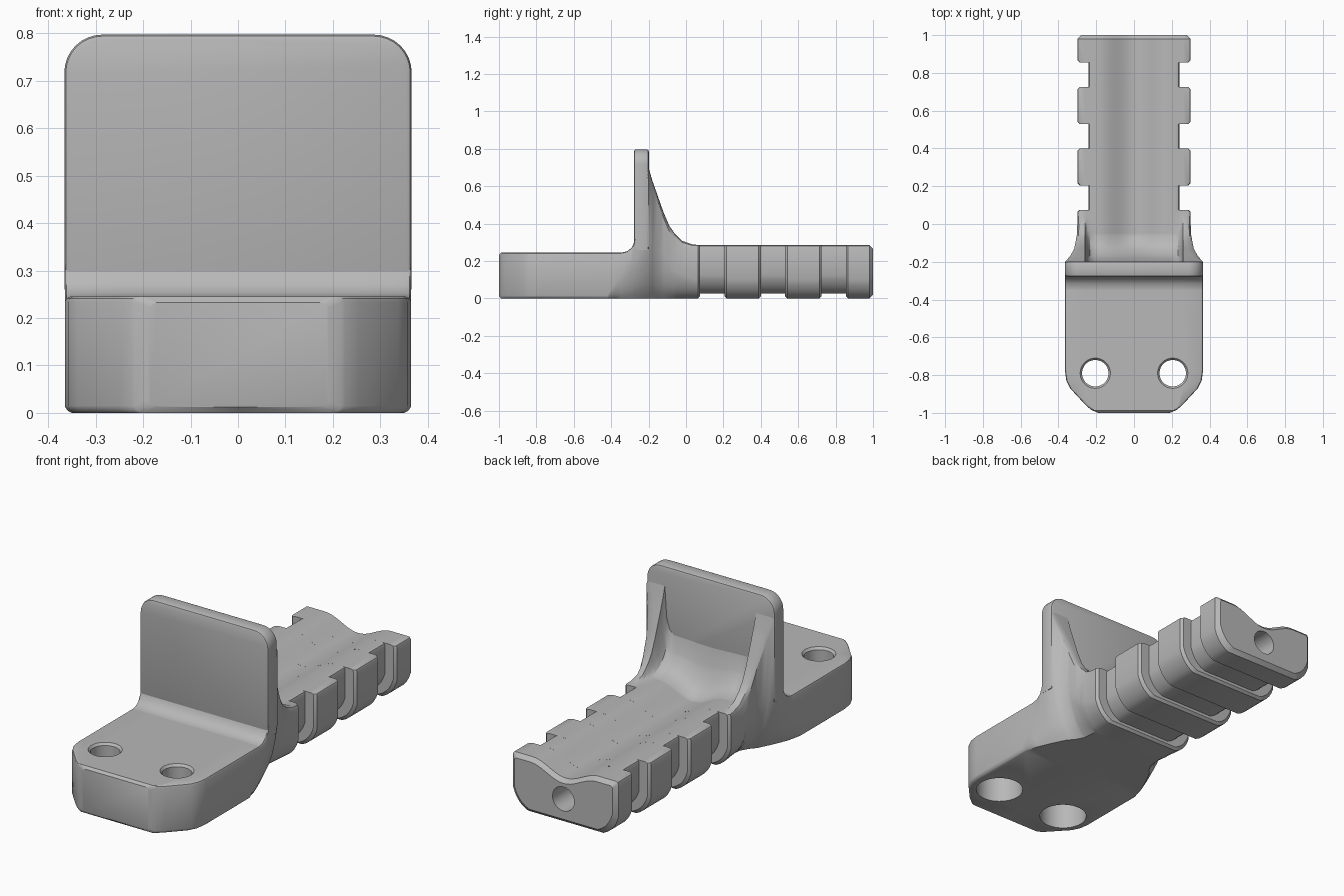
import bpy, bmesh, math
from mathutils import Vector

cube = bpy.data.objects.get("Cube")
if cube:
    bpy.data.objects.remove(cube, do_unlink=True)

grey = bpy.data.materials.new("light_grey")
grey.use_nodes = True
COLOR = (0.48, 0.48, 0.48, 1)
grey.diffuse_color = COLOR
grey.node_tree.nodes["Principled BSDF"].inputs["Base Color"].default_value = COLOR


def make_object(name, bm):
    bmesh.ops.recalc_face_normals(bm, faces=bm.faces[:])
    mesh = bpy.data.meshes.new(name)
    bm.to_mesh(mesh)
    bm.free()
    mesh.materials.append(grey)
    obj = bpy.data.objects.new(name, mesh)
    bpy.context.collection.objects.link(obj)
    return obj


def activate(obj):
    bpy.ops.object.select_all(action='DESELECT')
    obj.select_set(True)
    bpy.context.view_layer.objects.active = obj


def smooth(obj, degrees):
    activate(obj)
    bpy.ops.object.shade_smooth_by_angle(angle=math.radians(degrees))


def along(keys, y):
    """Piecewise linear value at y."""
    if y <= keys[0][0]:
        return keys[0][1]
    for (a, u), (b, v) in zip(keys, keys[1:]):
        if y <= b:
            return u + (v - u) * (y - a) / (b - a)
    return keys[-1][1]


# How the cross-section changes from front to back
WIDTH = [(-1, .19), (-.985, .225), (-.96, .255), (-.87, .338), (-.83, .358), (-.78, .365),
         (-.2, .365), (-.17, .338), (-.13, .316), (-.06, .303), (0, .3)]
RIM = [(-.345, .245), (-.315, .252), (-.29, .272), (-.275, .305), (-.2, .7), (-.18, .63),
       (-.12, .46), (-.09, .39), (-.06, .347), (-.02, .308), (.03, .29), (.07, .285)]
FLOOR = [(-.26, 1), (-.2, .46), (-.18, .38), (-.15, .33), (-.12, .305), (-.06, .285)]
CHANNEL = [(-.21, 0), (-.16, .03), (-.08, .06)]
LOW_W = [(-.42, .015), (-.35, .03), (-.28, .06), (-.2, .1), (-.12, .1), (.05, .085)]
LOW_H = [(-.42, .015), (-.35, .11), (-.28, .2), (-.2, .3), (-.12, .24), (-.05, .14), (.05, .1)]
EDGE = [(-.21, .012), (-.18, .03), (-.02, .03), (.06, .012)]


def section(y, side=0, low=0, top=0):
    """Closed ring of points at y, drawn in by the given insets."""
    w = along(WIDTH, y) - side
    t = along(RIM, y) - top
    f = min(t, along(FLOOR, y) - top)
    cw, ch, e = along(LOW_W, y), along(LOW_H, y), along(EDGE, y)
    depth = along(CHANNEL, y)
    half = [(0, low)]
    # softened lower corner
    for i in range(6):
        s = i / 5
        half.append((w - cw * ((1 - s) ** 2 + .5 * s * (1 - s)),
                     low + ch * (s * s + .5 * s * (1 - s))))
    half += [(w, t - e), (w - .3 * e, t - .3 * e), (w - e, t)]
    # inner rib wall, then the channel floor
    inner = min(.26, w - .02)
    for k, rise in ((1, 1), (.96, .35), (.9, .1)):
        half.append((inner * k, f + (t - f) * rise))
    for i in range(11):
        x = inner * .8 * (1 - i / 10)
        bump = .5 + .5 * math.cos(math.pi * min(1, x / .19))
        half.append((x, f - depth * bump))
    ring = half + [(-x, z) for x, z in reversed(half[1:-1])]
    return [Vector((x, y, z)) for x, z in ring]


# Body: base, ribs and notched rail in one loft
B = .012
rings = [section(-1, 0, B, B)]
ys = {-1 + B}
for keys in (WIDTH, RIM, FLOOR, LOW_W, LOW_H):
    ys.update(y for y, v in keys if -1 < y < .05)
rings += [section(y) for y in sorted(ys)]
for i in range(3):
    a = .075 + .325 * i
    b = a + .13
    rings += [section(a - B), section(a, B, B), section(a, .06, .027),
              section(b, .06, .027), section(b, B, B), section(b + B)]
rings += [section(.98), section(1, .02, .02, .02)]

bm = bmesh.new()
loops = [[bm.verts.new(p) for p in ring] for ring in rings]
n = len(loops[0])
for r, s in zip(loops, loops[1:]):
    for i in range(n):
        j = (i + 1) % n
        bm.faces.new((r[i], r[j], s[j], s[i]))
bm.faces.new(loops[0])
bm.faces.new(loops[-1])
body = make_object("base_and_rail", bm)


def drill(center, radius, length, tilt=0, radius2=None):
    bpy.ops.mesh.primitive_cone_add(vertices=48, radius1=radius, radius2=radius2 or radius,
                                    depth=length, location=center, rotation=(tilt, 0, 0))
    cutter = bpy.context.object
    cutter.name = "drill_cutter"
    cutter.hide_render = True
    cutter.data.materials.append(grey)
    activate(body)
    mod = body.modifiers.new("drill", 'BOOLEAN')
    mod.operation = 'DIFFERENCE'
    mod.solver = 'EXACT'
    mod.object = cutter
    bpy.ops.object.modifier_apply(modifier=mod.name)
    bpy.data.objects.remove(cutter, do_unlink=True)


# Bolt holes with wide recesses below, and the bore in the rail end
for x in (-.205, .205):
    drill((x, -.79, .15), .07, .4)
    drill((x, -.79, .245), .07, .024, 0, .09)
    drill((x, -.79, .04), .115, .2)
drill((0, .8, .125), .062, .6, math.pi / 2)
smooth(body, 32)

# Upright stop plate with rounded top corners
bm = bmesh.new()
outline = [(-.366, .26), (.366, .26)]
R = .08
for cx, start in ((.366 - R, 0), (R - .366, 90)):
    for i in range(9):
        a = math.radians(start + 90 * i / 8)
        outline.append((cx + R * math.cos(a), .797 - R + R * math.sin(a)))
face = bm.faces.new([bm.verts.new((x, -.278, z)) for x, z in outline])
made = bmesh.ops.extrude_face_region(bm, geom=[face])["geom"]
bmesh.ops.translate(bm, vec=(0, .079, 0),
                    verts=[v for v in made if isinstance(v, bmesh.types.BMVert)])
rims = [e for e in bm.edges if abs(e.verts[0].co.y - e.verts[1].co.y) < .001]
bmesh.ops.bevel(bm, geom=rims, offset=.011, segments=2, affect='EDGES', profile=.5)
plate = make_object("upright_plate", bm)
smooth(plate, 32)
